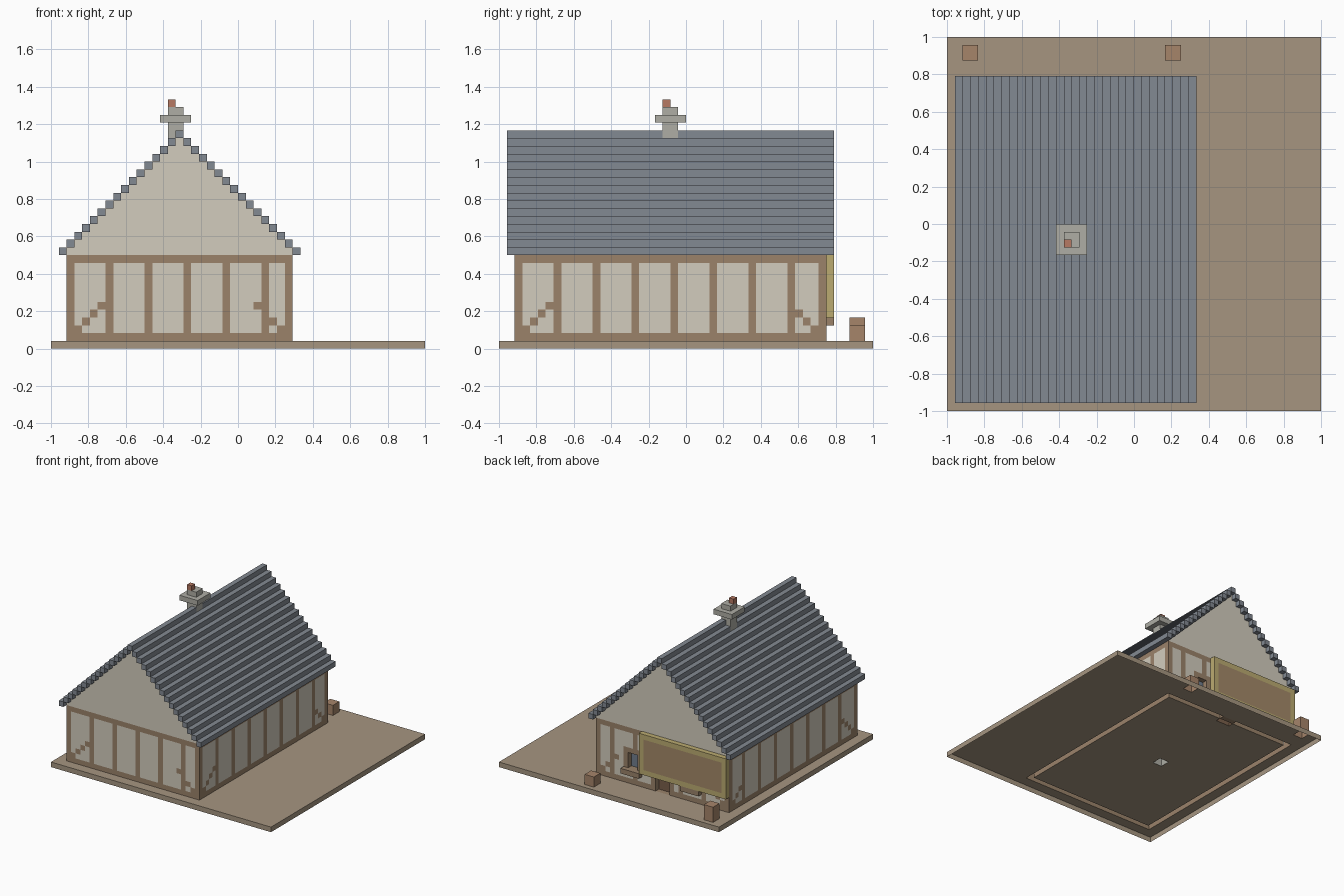
import bpy, bmesh

if "Cube" in bpy.data.objects:
    bpy.data.objects.remove(bpy.data.objects["Cube"])

V = 1 / 24   # one block; all sizes below are in blocks
cells = {}   # block position -> part name
parts = {}   # part name -> material


def material(name, rgb):
    m = bpy.data.materials.new(name)
    m.diffuse_color = [(min(c * 1.08, 255) / 255) ** 2.2 for c in rgb] + [1]
    m.use_nodes = True
    m.node_tree.nodes["Principled BSDF"].inputs["Base Color"].default_value = m.diffuse_color
    return m


TIMBER = material("timber", (142, 120, 98))
DARK = material("dark_wood", (112, 88, 70))
PLASTER = material("plaster", (194, 188, 174))
SLATE = material("slate", (120, 126, 134))
EARTH = material("earth", (152, 137, 118))
STONE = material("stone", (160, 159, 151))
BRICK = material("brick", (168, 112, 92))
YELLOW = material("sign_yellow", (172, 157, 104))
TAN = material("sign_tan", (150, 126, 96))
GLASS = material("glass", (104, 116, 130))
CRATE = material("crate_wood", (152, 122, 98))


def fill(name, mat, x0, x1, y0, y1, z0, z1):
    """Fill a box of blocks; later parts replace earlier ones."""
    parts[name] = mat
    for x in range(x0, x1):
        for y in range(y0, y1):
            for z in range(z0, z1):
                cells[x, y, z] = name


def carve(x0, x1, y0, y1, z0, z1):
    for x in range(x0, x1):
        for y in range(y0, y1):
            for z in range(z0, z1):
                cells.pop((x, y, z), None)


X0, X1, Y0, Y1 = -22, 7, -22, 18  # outer house walls

# Ground slab
fill("ground_slab", EARTH, -24, 24, -24, 24, 0, 1)

# Plaster walls, one block thick
for y in (Y0, Y1 - 1):
    fill("wall_plaster", PLASTER, X0, X1, y, y + 1, 1, 12)
for x in (X0, X1 - 1):
    fill("wall_plaster", PLASTER, x, x + 1, Y0, Y1, 1, 12)


# Timber frame: bars as (start along wall, width, bottom, top)
def frame(a, b, posts):
    bars = [(a, b - a, 0, 2), (a, b - a, 11, 12)]
    bars += [(p, 1, 1, 12) for p in posts]
    for i in range(4):  # stepped corner braces
        bars += [(a + 1 + i, 1, 2 + i, 3 + i), (b - 2 - i, 1, 2 + i, 3 + i)]
    return bars


for name, y in (("front_timber", Y0), ("back_timber", Y1 - 1)):
    for p, w, z0, z1 in frame(X0, X1, [*range(-22, 4, 5), 6]):
        fill(name, TIMBER, p, p + w, y, y + 1, z0, z1)
for name, x in (("left_timber", X0), ("right_timber", X1 - 1)):
    for p, w, z0, z1 in frame(Y0, Y1, [*range(-22, 14, 5), 17]):
        fill(name, TIMBER, x, x + 1, p, p + w, z0, z1)

# Stepped gables, and roof courses climbing to the ridge
for k in range(16):
    z = 12 + k
    for name, y in (("front_gable", Y0), ("back_gable", Y1 - 1)):
        fill(name, PLASTER, X0 + k, X1 - k, y, y + 1, z, z + 1)
    for x in (X0 - 1 + k, X1 - k):
        fill("roof_courses", SLATE, x, x + 1, -23, 19, z, z + 1)

# Chimney
fill("chimney", STONE, -9, -7, -3, -1, 0, 31)
fill("chimney", STONE, -10, -6, -4, 0, 29, 30)
fill("chimney_brick", BRICK, -9, -8, -3, -2, 31, 32)

# Recessed back door with its step
fill("door_frame", TIMBER, -10, -5, 17, 18, 1, 9)
carve(-9, -6, 17, 18, 1, 8)
fill("door_step", TIMBER, -9, -6, 17, 18, 0, 1)
fill("back_door", DARK, -9, -6, 16, 17, 0, 8)

# Two back windows with recessed glass and a sill
for n, x in (("left", -3), ("right", -16)):
    fill(n + "_window_frame", TIMBER, x, x + 4, 17, 18, 4, 8)
    carve(x + 1, x + 3, 17, 18, 4, 7)
    fill(n + "_window_glass", GLASS, x + 1, x + 3, 16, 17, 4, 7)
    fill(n + "_window_sill", TIMBER, x, x + 4, 17, 19, 3, 4)

# Blank hanging sign board
fill("sign_border", YELLOW, -22, -3, 18, 19, 4, 12)
fill("sign_panel", TAN, -21, -4, 18, 19, 5, 11)

# Crates behind the house
fill("tall_crate", CRATE, -22, -20, 21, 23, 1, 4)
fill("short_crate", CRATE, 4, 6, 21, 23, 1, 3)

# Build one mesh per part from exposed block faces; the underside stays open
meshes = {name: (bmesh.new(), {}) for name in parts}
for c, name in cells.items():
    bm, verts = meshes[name]
    for axis in range(3):
        for s in (0, 1):
            near = list(c)
            near[axis] += 2 * s - 1
            if tuple(near) in cells or near[2] < 0:
                continue
            quad = []
            for a, b in ((0, 0), (1, 0), (1, 1), (0, 1)):
                p = list(c)
                p[axis] += s
                p[(axis + 1) % 3] += a
                p[(axis + 2) % 3] += b
                p = tuple(p)
                if p not in verts:
                    verts[p] = bm.verts.new([q * V for q in p])
                quad.append(verts[p])
            bm.faces.new(quad if s else quad[::-1])

for name, (bm, verts) in meshes.items():
    me = bpy.data.meshes.new(name)
    bm.to_mesh(me)
    bm.free()
    me.materials.append(parts[name])
    bpy.context.collection.objects.link(bpy.data.objects.new(name, me))
